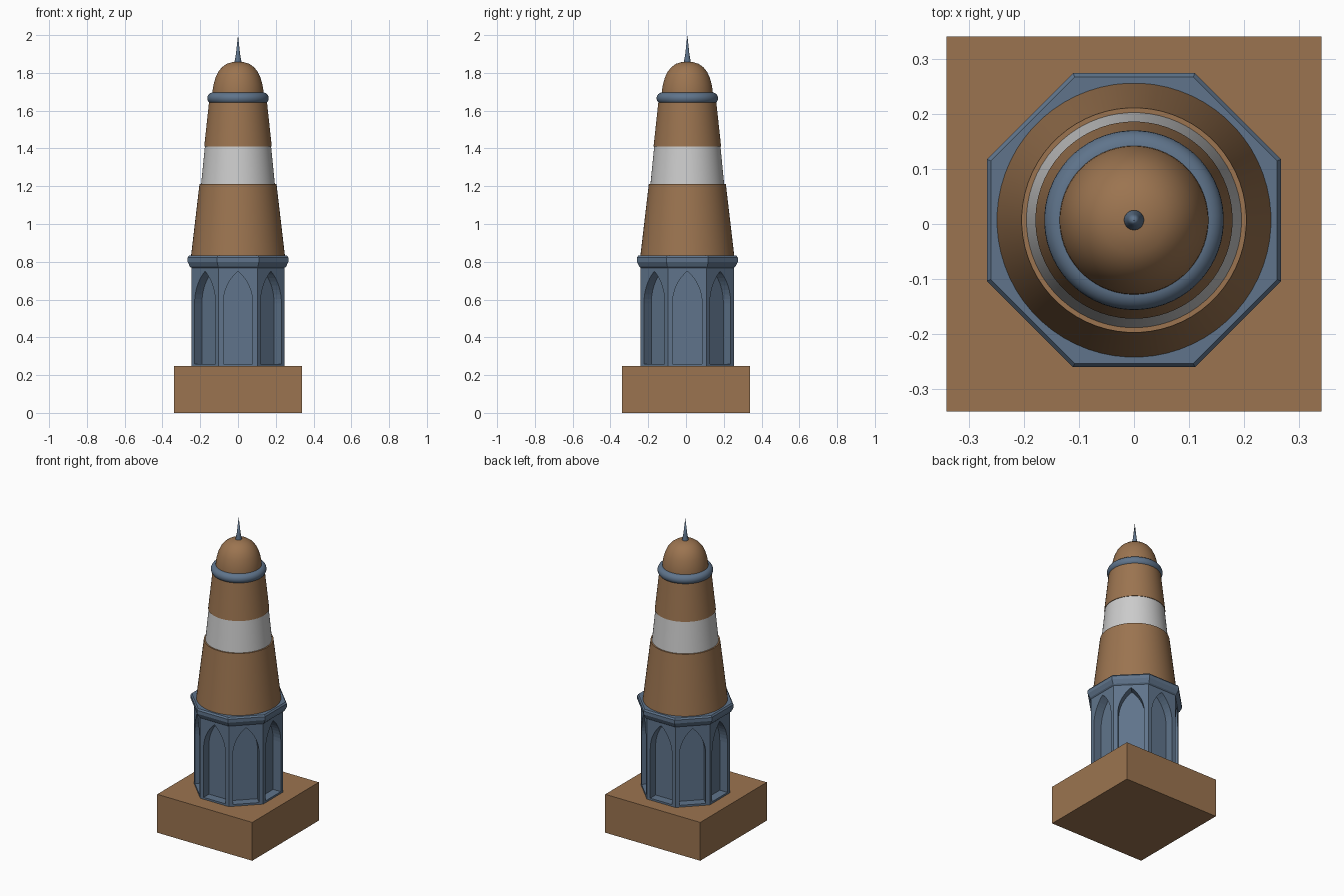
import bpy, bmesh, math
from mathutils import Matrix

if "Cube" in bpy.data.objects:
    bpy.data.objects.remove(bpy.data.objects["Cube"])

CY = 0.007  # tower sits slightly behind the plinth centre


def material(name, rgb):
    m = bpy.data.materials.new(name)
    m.diffuse_color = (*rgb, 1)
    m.use_nodes = True
    m.node_tree.nodes["Principled BSDF"].inputs["Base Color"].default_value = m.diffuse_color
    return m


BROWN = material("brown", (0.33, 0.175, 0.08))
BLUE = material("slate_blue", (0.115, 0.175, 0.26))


def finish(name, bm, mat=None, smooth=True):
    bmesh.ops.recalc_face_normals(bm, faces=bm.faces)
    me = bpy.data.meshes.new(name)
    bm.to_mesh(me)
    bm.free()
    ob = bpy.data.objects.new(name, me)
    bpy.context.collection.objects.link(ob)
    if mat:
        me.materials.append(mat)
    if smooth:
        bpy.ops.object.select_all(action='DESELECT')
        ob.select_set(True)
        bpy.context.view_layer.objects.active = ob
        bpy.ops.object.shade_smooth_by_angle(angle=math.radians(35))
    return ob


def lathe(name, profile, mat=None, sides=64, smooth=True):
    """Stack of rings (radius, z); a zero radius closes to a point."""
    bm = bmesh.new()
    rings = []
    for r, z in profile:
        n = 1 if r == 0 else sides
        rings.append([bm.verts.new((r * math.cos(a), CY + r * math.sin(a), z))
                      for a in (2 * math.pi * (i + 0.5) / sides for i in range(n))])
    for lo, hi in zip(rings, rings[1:]):
        for i in range(sides):
            j = (i + 1) % sides
            if len(hi) == 1:
                bm.faces.new((lo[i], lo[j], hi[0]))
            else:
                bm.faces.new((lo[i], lo[j], hi[j], hi[i]))
    for ring in (rings[0], rings[-1]):
        if len(ring) > 1:
            bm.faces.new(ring)
    return finish(name, bm, mat, smooth)


def octagon(name, profile, mat):
    """Eight-sided lathe whose profile gives face distances, not corner radii."""
    k = 1 / math.cos(math.pi / 8)
    return lathe(name, [(a * k, z) for a, z in profile], mat, 8, False)


# Square plinth
bm = bmesh.new()
bmesh.ops.create_cube(bm, size=1, matrix=Matrix.Translation((0, 0, 0.124))
                      @ Matrix.Diagonal((0.68, 0.68, 0.248, 1)))
finish("plinth", bm, BROWN, False)

# Octagonal lower storey with a pointed niche cut in every side
storey = octagon("octagonal_storey", [(0.247, 0.248), (0.247, 0.78)], BLUE)
HALF, SILL, SPRING, APEX, FACE, DEPTH = 0.078, 0.26, 0.58, 0.75, 0.247, 0.055
rise = APEX - SPRING
R = (rise ** 2 + HALF ** 2) / (2 * HALF)
sweep = math.asin(rise / R)
arc = [(HALF - R + R * math.cos(sweep * i / 8), SPRING + R * math.sin(sweep * i / 8))
       for i in range(8)]
outline = [(HALF, SILL)] + arc + [(0, APEX)] + [(-x, z) for x, z in reversed(arc)] + [(-HALF, SILL)]
bm = bmesh.new()
for s in range(8):
    turn = Matrix.Translation((0, CY, 0)) @ Matrix.Rotation(s * math.pi / 4, 4, 'Z')
    inner, outer = [[bm.verts.new(turn @ Matrix.Translation((x, y, z)).translation) for x, z in outline]
                    for y in (-FACE + DEPTH, -FACE - 0.05)]
    bm.faces.new(inner)
    bm.faces.new(outer)
    for i in range(len(outline)):
        j = (i + 1) % len(outline)
        bm.faces.new((inner[i], inner[j], outer[j], outer[i]))
cutter = finish("niche_cutter", bm, None, False)
cutter.hide_render = True
mod = storey.modifiers.new("niches", 'BOOLEAN')
mod.operation, mod.solver, mod.object = 'DIFFERENCE', 'EXACT', cutter
bpy.ops.object.select_all(action='DESELECT')
bpy.context.view_layer.objects.active = storey
storey.select_set(True)
bpy.ops.object.modifier_apply(modifier=mod.name)
bpy.data.objects.remove(cutter)

# Octagonal cornice
octagon("cornice", [(0.247, 0.768), (0.255, 0.775), (0.267, 0.80), (0.267, 0.822), (0.26, 0.832)], BLUE)

# Tapered round shaft with a slightly recessed pale band
lathe("lower_shaft", [(0.249, 0.83), (0.204, 1.212)], BROWN)
lathe("pale_band", [(0.196, 1.205), (0.175, 1.415)])
lathe("upper_shaft", [(0.179, 1.41), (0.152, 1.66)], BROWN)

# Rounded ring under the dome
ring = [(0.133 + 0.03 * math.cos(a), 1.666 + 0.03 * math.sin(a))
        for a in (math.radians(-90 + 15 * i) for i in range(13))]
lathe("collar_ring", ring, BLUE)

# Dome and needle finial
lathe("dome", [(0.136, 1.68), (0.134, 1.71), (0.129, 1.74), (0.119, 1.775), (0.105, 1.805),
               (0.085, 1.83), (0.06, 1.848), (0.03, 1.857), (0, 1.86)], BROWN)
lathe("finial", [(0.018, 1.85), (0.018, 1.862), (0.011, 1.90), (0, 2.0)], BLUE, 24)
